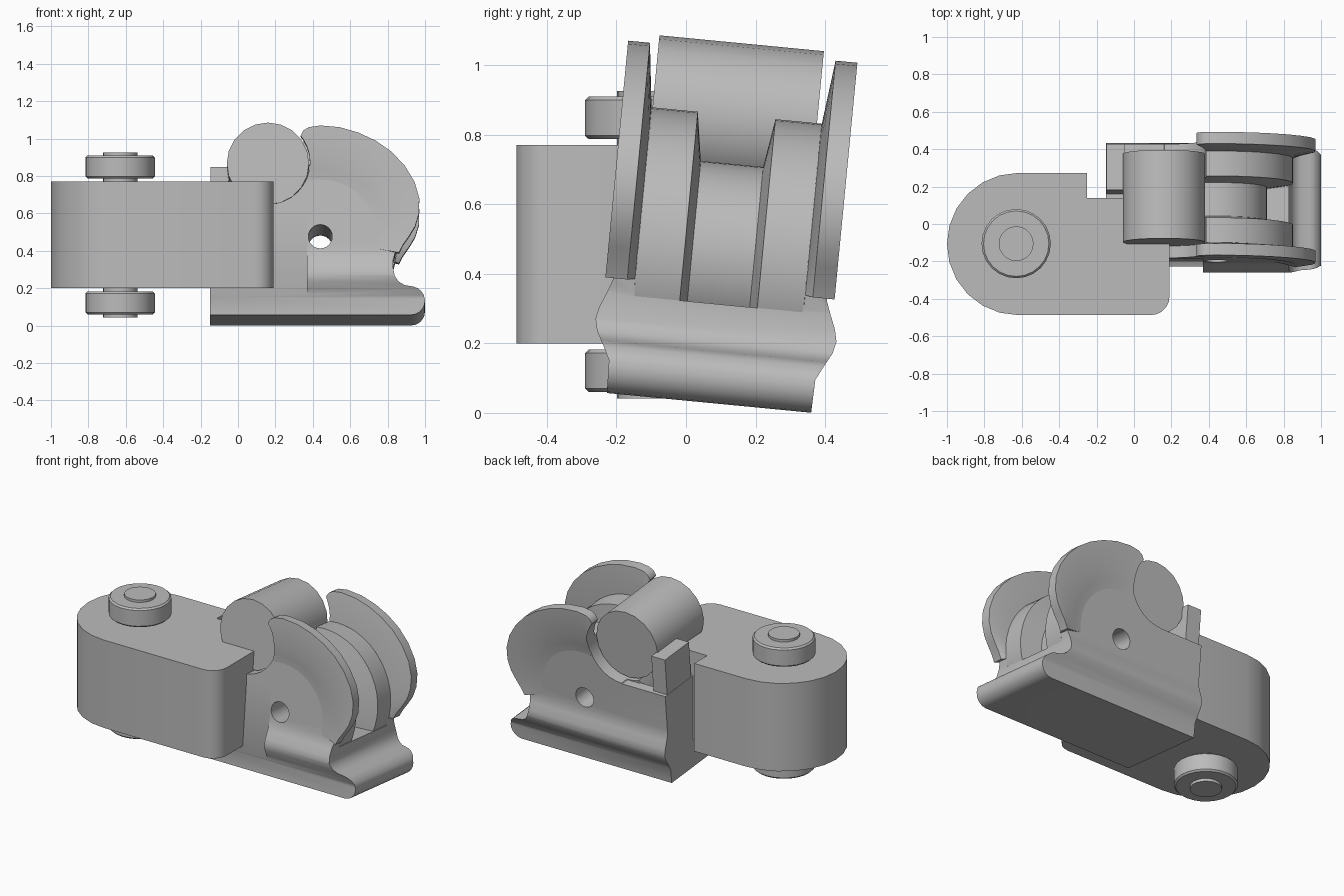
import bpy, bmesh
from math import radians, sin, cos, pi
from mathutils import Matrix

old = bpy.data.objects.get("Cube")
if old:
    bpy.data.objects.remove(old, do_unlink=True)

grey = bpy.data.materials.new("plain grey")
grey.use_nodes = True
grey.diffuse_color = (0.5, 0.5, 0.5, 1)
grey.node_tree.nodes["Principled BSDF"].inputs["Base Color"].default_value = (0.5, 0.5, 0.5, 1)

TILT = Matrix.Rotation(radians(-5.5), 4, 'X')   # the bracket leans back
MID = 0.063                                     # bracket centre plane
HX, HZ = 0.44, 0.455                            # bolt hole centre
CX, CZ = 0.16, 0.853                            # roller centre


def finish(name, bm):
    bmesh.ops.recalc_face_normals(bm, faces=bm.faces)
    me = bpy.data.meshes.new(name)
    bm.to_mesh(me)
    bm.free()
    ob = bpy.data.objects.new(name, me)
    bpy.context.collection.objects.link(ob)
    me.materials.append(grey)
    return ob


def prism(name, points, axis, lo, hi):
    """Extrude a 2D outline along one axis."""
    place = {'X': lambda a, b, t: (t, a, b),
             'Y': lambda a, b, t: (a, t, b),
             'Z': lambda a, b, t: (a, b, t)}[axis]
    bm = bmesh.new()
    ends = [[bm.verts.new(place(a, b, t)) for a, b in points] for t in (lo, hi)]
    bm.faces.new(ends[0])
    bm.faces.new(ends[1])
    n = len(points)
    for i in range(n):
        j = (i + 1) % n
        bm.faces.new((ends[0][i], ends[0][j], ends[1][j], ends[1][i]))
    return finish(name, bm)


def arc(cx, cy, r, start, end, n):
    return [(cx + r * cos(radians(start + (end - start) * i / n)),
             cy + r * sin(radians(start + (end - start) * i / n))) for i in range(n + 1)]


def circle(cx, cy, r, n):
    return arc(cx, cy, r, 0, 360 - 360 / n, n - 1)


def box(name, x0, x1, y0, y1, z0, z1):
    return prism(name, [(x0, y0), (x1, y0), (x1, y1), (x0, y1)], 'Z', z0, z1)


def loft(name, rings, closed):
    """Join equal rings of points, as a loop or with end caps."""
    bm = bmesh.new()
    vs = [[bm.verts.new(p) for p in ring] for ring in rings]
    n = len(vs[0])
    for k in range(len(vs) if closed else len(vs) - 1):
        a, b = vs[k], vs[(k + 1) % len(vs)]
        for i in range(n):
            j = (i + 1) % n
            bm.faces.new((a[i], a[j], b[j], b[i]))
    if not closed:
        bm.faces.new(vs[0])
        bm.faces.new(vs[-1])
    return finish(name, bm)


def boolean(ob, tool, op='DIFFERENCE'):
    m = ob.modifiers.new("cut", 'BOOLEAN')
    m.operation, m.object, m.solver = op, tool, 'EXACT'
    bpy.context.view_layer.objects.active = ob
    bpy.ops.object.modifier_apply(modifier=m.name)


def smooth(ob, tilt=False):
    if tilt:
        ob.data.transform(TILT)
    bpy.ops.object.select_all(action='DESELECT')
    ob.select_set(True)
    bpy.context.view_layer.objects.active = ob
    bpy.ops.object.shade_smooth_by_angle(angle=radians(32))


def polar(r, deg, y):
    return (HX + r * cos(radians(deg)), y, HZ + r * sin(radians(deg)))


# Link block with a round end and a notched back
outline = (arc(-0.62, -0.107, 0.38, 90, 270, 12) + arc(0.09, -0.387, 0.1, 270, 360, 5)
           + [(0.19, 0.14), (-0.25, 0.14), (-0.25, 0.273)])
smooth(prism("link_block", outline, 'Z', 0.2, 0.77))

# Pin with a washer at each end
smooth(prism("link_pin", circle(-0.63, -0.105, 0.093, 20), 'Z', 0.042, 0.925))
for name, z in (("lower_washer", 0.06), ("upper_washer", 0.787)):
    washer = prism(name, circle(-0.63, -0.105, 0.185, 24), 'Z', z, z + 0.122)
    bev = washer.modifiers.new("edge", 'BEVEL')
    bev.width, bev.segments = 0.01, 1
    smooth(washer)

# Cutters, removed at the end
roller_cut = prism("roller_cutter", circle(CX, CZ, 0.225, 32), 'Y', -1, 1)
hole_cut = prism("hole_cutter", circle(HX, HZ, 0.064, 24), 'Y', -1, 1)
cavity = box("cavity_cutter", -0.06, 1.2, MID - 0.243, MID + 0.243, 0.32, 1.3)
relief = box("relief_cutter", -0.3, 0.37, -0.6, MID - 0.304, -0.1, 0.6)
half = [(0.295, 0.035), (0.298, 0.13), (0.318, 0.17), (0.34, 0.21), (0.348, 0.245),
        (0.34, 0.28), (0.322, 0.325), (0.309, 0.36), (0.306, 0.4), (0.306, 1.2)]
section = [(MID + w, z) for w, z in half] + [(MID - w, z) for w, z in reversed(half)]
side_form = prism("side_form", section, 'X', -0.5, 1.3)

# Bracket body: lipped foot and two cheek plates
foot = ([(-0.15, 0.035)] + arc(0.925, 0.11, 0.075, -90, 80, 9)
        + [(0.89, 0.192), (0.858, 0.21), (0.838, 0.24), (0.83, 0.28)])
cheek = arc(HX, HZ, 0.41, -18, 95, 14) + [(CX, 0.625), (-0.15, 0.625)]
body = prism("bracket_body", foot + cheek, 'Y', -0.6, 0.7)
boolean(body, side_form, 'INTERSECT')
for tool in (cavity, roller_cut, relief, hole_cut):
    boolean(body, tool)
smooth(body, True)

# End wall behind the roller
smooth(box("end_wall", -0.148, -0.05, 0.10, MID + 0.283, 0.1, 0.86), True)

# Grooved hub around the bolt hole
profile = [(0.064, -0.25), (0.405, -0.25), (0.41, -0.245), (0.41, -0.112), (0.27, -0.09),
           (0.27, 0.09), (0.41, 0.112), (0.41, 0.245), (0.405, 0.25), (0.064, 0.25)]
hub = loft("grooved_hub", [[polar(r, 7.5 * k, MID + w) for r, w in profile]
                           for k in range(48)], True)
boolean(hub, roller_cut)
# keep the hub clear of the underside
floor = box("floor_cutter", -1, 2, -1, 1, -0.5, 0.1)
boolean(hub, floor)
smooth(hub, True)

# Flared ears, one on each cheek
rim = [(-12, 0.43), (-6, 0.445), (0, 0.475), (6, 0.51), (13, 0.542), (21, 0.567),
       (30, 0.582), (40, 0.589), (50, 0.592), (60, 0.592), (70, 0.592), (80, 0.594),
       (90, 0.594), (96, 0.588), (99, 0.575), (101, 0.55), (102, 0.5)]
for name, side in (("front_ear", -1), ("rear_ear", 1)):
    rings = []
    for deg, r in rim:
        cut = [(0.28, 0.25), (0.28, 0.303), (0.36, 0.312), (0.425, 0.328),
               (r, 0.331), (r, 0.268), (0.41, 0.246)]
        rings.append([polar(q, deg, MID + side * w) for q, w in cut])
    ear = loft(name, rings, False)
    boolean(ear, roller_cut)
    smooth(ear, True)

# Roller lying across the cheeks
smooth(prism("roller", circle(CX, CZ, 0.22, 20), 'Y', MID - 0.243, MID + 0.232), True)

for tool in (roller_cut, hole_cut, cavity, relief, side_form, floor):
    bpy.data.objects.remove(tool, do_unlink=True)
